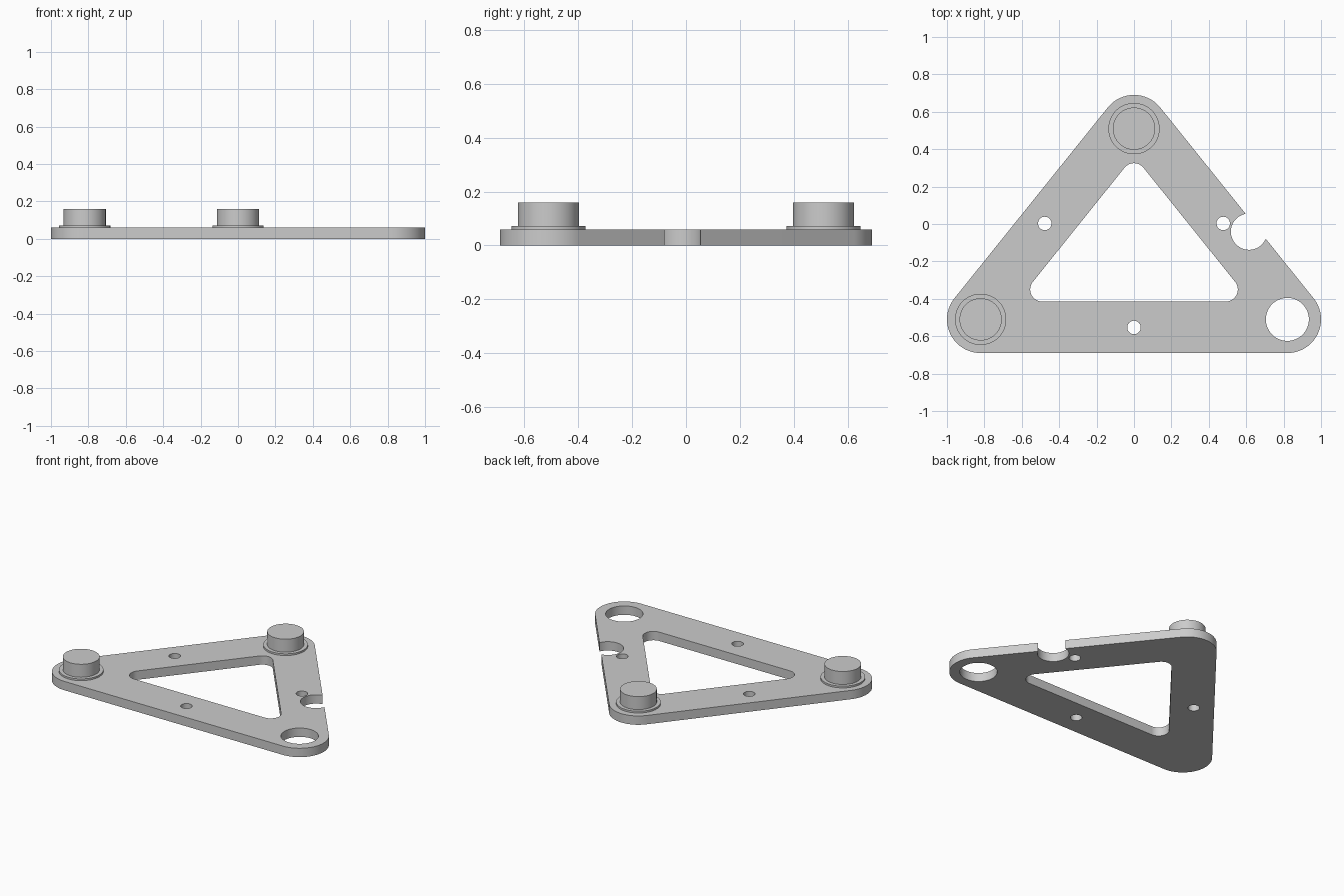
import bpy, bmesh, math
from mathutils import Vector

if "Cube" in bpy.data.objects:
    bpy.data.objects.remove(bpy.data.objects["Cube"])

grey = bpy.data.materials.new("light grey")
grey.use_nodes = True
grey.diffuse_color = (0.6, 0.6, 0.6, 1)
grey.node_tree.nodes["Principled BSDF"].inputs["Base Color"].default_value = (0.6, 0.6, 0.6, 1)

THICK = 0.06
FRONT_LEFT, FRONT_RIGHT, BACK = (0.82, -0.51), (-0.82, -0.51), (0, 0.51)


def circle(center, radius, steps=64):
    return [(center[0] + radius * math.cos(math.tau * i / steps),
             center[1] + radius * math.sin(math.tau * i / steps)) for i in range(steps)]


def rounded_triangle(corners, radius, steps=24):
    """Counter-clockwise outline with an arc of the given radius around each corner."""
    pts = []
    for i, c in enumerate(corners):
        c, before, after = Vector(c), Vector(corners[i - 1]), Vector(corners[(i + 1) % 3])
        d_in, d_out = c - before, after - c
        start = math.atan2(-d_in.x, d_in.y)
        sweep = (math.atan2(-d_out.x, d_out.y) - start) % math.tau
        for k in range(steps + 1):
            a = start + sweep * k / steps
            pts.append((c.x + radius * math.cos(a), c.y + radius * math.sin(a)))
    return pts


def prism(name, outline, z0, z1):
    bm = bmesh.new()
    base = bm.faces.new([bm.verts.new((x, y, z0)) for x, y in outline])
    top = bmesh.ops.extrude_face_region(bm, geom=[base])["geom"]
    bmesh.ops.translate(bm, vec=(0, 0, z1 - z0),
                        verts=[g for g in top if isinstance(g, bmesh.types.BMVert)])
    bmesh.ops.recalc_face_normals(bm, faces=bm.faces)
    mesh = bpy.data.meshes.new(name)
    bm.to_mesh(mesh)
    bm.free()
    mesh.materials.append(grey)
    obj = bpy.data.objects.new(name, mesh)
    bpy.context.collection.objects.link(obj)
    return obj


def select(obj):
    bpy.ops.object.select_all(action="DESELECT")
    obj.select_set(True)
    bpy.context.view_layer.objects.active = obj


def smooth(obj):
    select(obj)
    bpy.ops.object.shade_smooth_by_angle(angle=math.radians(30))


# Triangular plate
plate = prism("plate", rounded_triangle([FRONT_RIGHT, FRONT_LEFT, BACK], 0.18), 0, THICK)

# Openings: centre window, empty peg socket, edge notch, three small holes
openings = [
    rounded_triangle([(-0.49, -0.35), (0.49, -0.35), (0, 0.26)], 0.065),
    circle(FRONT_LEFT, 0.115),
    circle((0.615, -0.041), 0.097),
    circle((-0.477, 0.003), 0.036, 32),
    circle((0.477, 0.003), 0.036, 32),
    circle((0, -0.553), 0.036, 32),
]
for outline in openings:
    cutter = prism("cutter", outline, -0.1, 0.2)
    cutter.hide_render = True
    select(plate)
    cut = plate.modifiers.new("cut", "BOOLEAN")
    cut.operation, cut.solver, cut.object = "DIFFERENCE", "EXACT", cutter
    bpy.ops.object.modifier_apply(modifier=cut.name)
    bpy.data.objects.remove(cutter)
smooth(plate)

# Pegs with collars
for side, spot in (("right", FRONT_RIGHT), ("back", BACK)):
    smooth(prism(side + "_collar", circle(spot, 0.137), THICK - 0.01, 0.072))
    smooth(prism(side + "_peg", circle(spot, 0.113), THICK - 0.01, 0.16))
